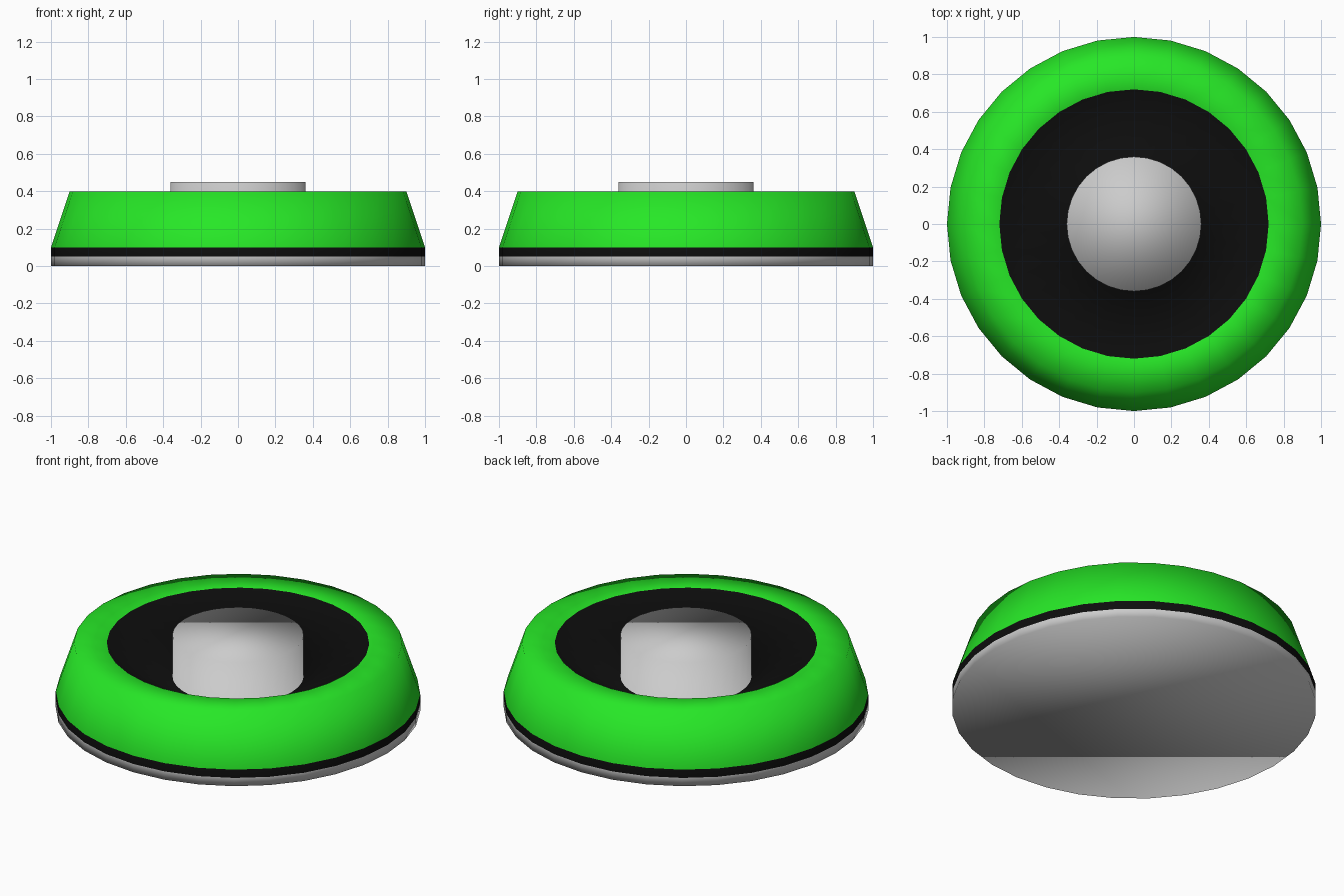
import bpy
import bmesh
from math import cos, sin, tau

if "Cube" in bpy.data.objects:
    bpy.data.objects.remove(bpy.data.objects["Cube"])

SIDES = 32


def material(name, color):
    mat = bpy.data.materials.new(name)
    mat.diffuse_color = color
    mat.use_nodes = True
    mat.node_tree.nodes["Principled BSDF"].inputs["Base Color"].default_value = mat.diffuse_color
    return mat


# Profile from the underside up and in to the centre boss: radius, height,
# and the material slot of the band that ends at this point
GREY, BLACK, GREEN = 0, 1, 2
PROFILE = [
    (1.00, 0.00, GREY),
    (1.00, 0.05, GREY),    # base plate
    (1.00, 0.10, BLACK),   # trim band
    (0.90, 0.40, GREEN),   # sloped outer wall
    (0.72, 0.40, GREEN),   # flat rim
    (0.36, 0.20, BLACK),   # sunken dish
    (0.36, 0.45, GREY),    # centre boss
]

bm = bmesh.new()
rings = [[bm.verts.new((r * cos(tau * i / SIDES), r * sin(tau * i / SIDES), z))
          for i in range(SIDES)] for r, z, _ in PROFILE]

# Bands between neighbouring rings
for k in range(1, len(rings)):
    low, high = rings[k - 1], rings[k]
    for i in range(SIDES):
        j = (i + 1) % SIDES
        face = bm.faces.new((low[i], low[j], high[j], high[i]))
        face.material_index = PROFILE[k][2]

# Underside and boss top
bm.faces.new(rings[0][::-1])
bm.faces.new(rings[-1])

for face in bm.faces:
    face.smooth = True

mesh = bpy.data.meshes.new("round_button")
bm.to_mesh(mesh)
bm.free()
mesh.materials.append(material("grey", (0.8, 0.8, 0.8, 1)))
mesh.materials.append(material("black", (0.004, 0.004, 0.004, 1)))
mesh.materials.append(material("green", (0.02, 0.8, 0.02, 1)))

button = bpy.data.objects.new("round_button", mesh)
bpy.context.collection.objects.link(button)
